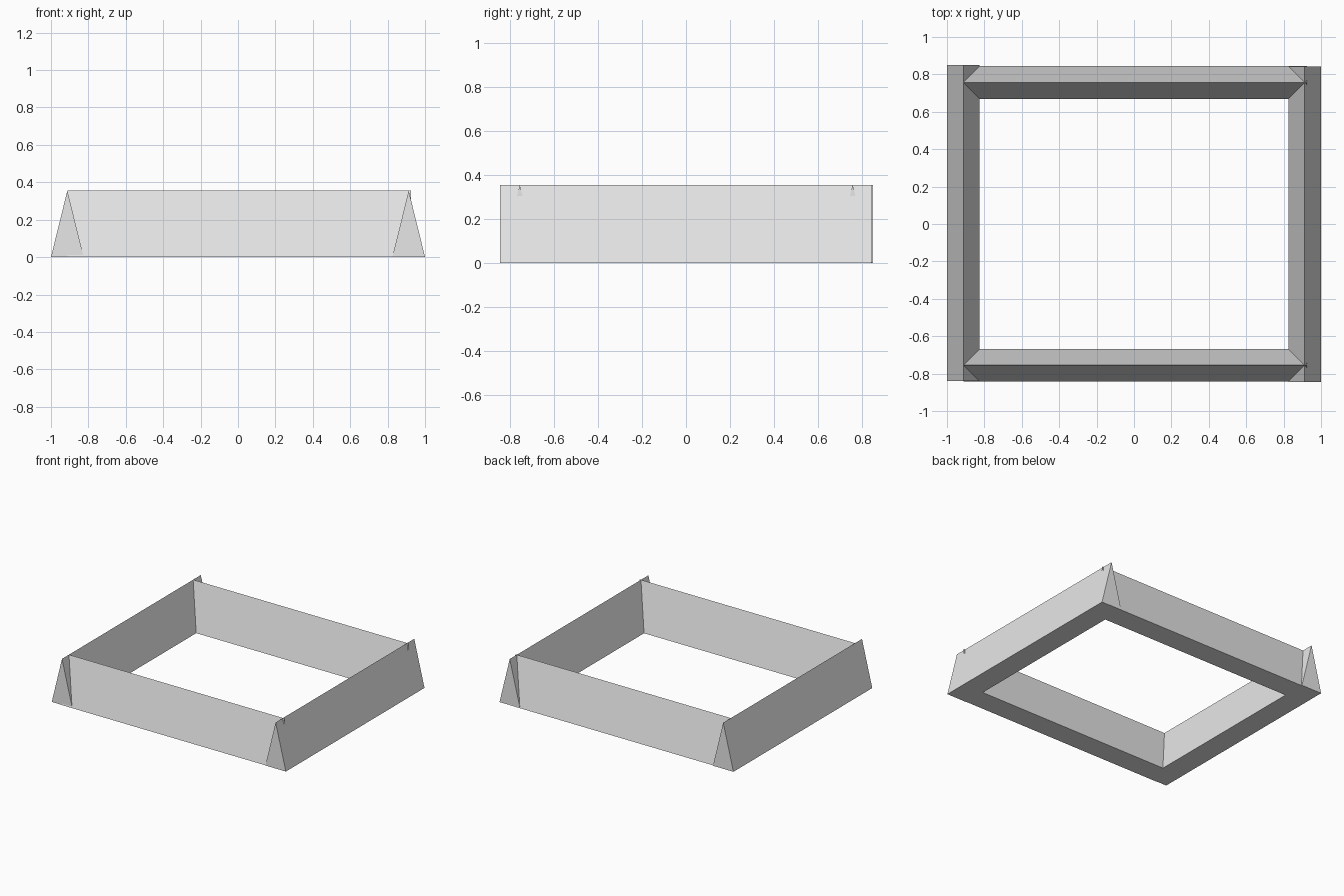
import bpy
import bmesh
from mathutils import Vector

cube = bpy.data.objects.get("Cube")
if cube:
    bpy.data.objects.remove(cube, do_unlink=True)

HEIGHT = 0.355
HALF_BASE = 0.0875

grey = bpy.data.materials.new("light grey")
grey.use_nodes = True
grey.diffuse_color = (0.8, 0.8, 0.8, 1)
grey.node_tree.nodes["Principled BSDF"].inputs["Base Color"].default_value = (0.8, 0.8, 0.8, 1)


def wedge_bar(name, along, across, offset, start, end):
    """Triangular bar running from start to end, with its ridge at offset."""
    along, across = Vector(along), Vector(across)
    profile = [(-HALF_BASE, 0), (HALF_BASE, 0), (0, HEIGHT)]
    bm = bmesh.new()
    corners = [bm.verts.new(along * start + across * (offset + u) + Vector((0, 0, z)))
               for u, z in profile]
    cap = bm.faces.new(corners)
    extruded = bmesh.ops.extrude_face_region(bm, geom=[cap], use_keep_orig=True)
    moved = [g for g in extruded["geom"] if isinstance(g, bmesh.types.BMVert)]
    bmesh.ops.translate(bm, verts=moved, vec=along * (end - start))
    bmesh.ops.recalc_face_normals(bm, faces=bm.faces[:])
    mesh = bpy.data.meshes.new(name)
    bm.to_mesh(mesh)
    bm.free()
    mesh.materials.append(grey)
    obj = bpy.data.objects.new(name, mesh)
    bpy.context.collection.objects.link(obj)
    return obj


X, Y = (1, 0, 0), (0, 1, 0)

# Side bars, running front to back
wedge_bar("left_bar", Y, X, 0.9125, -0.845, 0.843)
wedge_bar("right_bar", Y, X, -0.9125, -0.84, 0.85)

# Front and back bars, whose ridges poke slightly through the left bar
wedge_bar("front_bar", X, Y, -0.755, -0.912, 0.925)
wedge_bar("back_bar", X, Y, 0.757, -0.912, 0.925)
